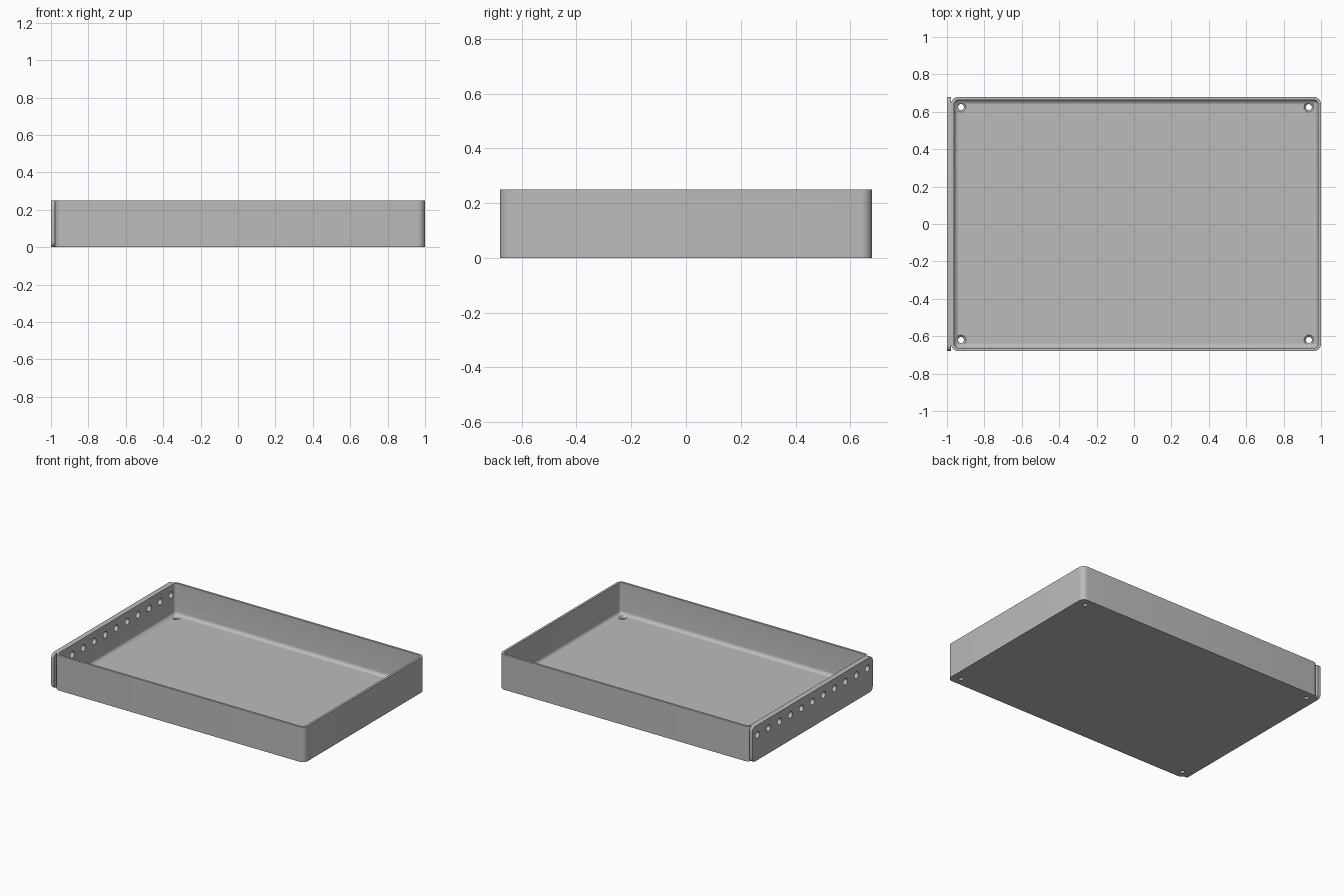
import bpy, bmesh, math
from mathutils import Matrix

if "Cube" in bpy.data.objects:
    bpy.data.objects.remove(bpy.data.objects["Cube"], do_unlink=True)

HALF_Y, HEIGHT, FLOOR = 0.68, 0.25, 0.025
LEFT, RIGHT = -0.978, 1.0
CORNER, WALL, FILLET = 0.04, 0.016, 0.025
HOLE_Z, HOLE_R, HOLES = 0.18, 0.023, 11

grey = bpy.data.materials.new("plain grey")
grey.use_nodes = True
grey.diffuse_color = (0.5, 0.5, 0.5, 1)
grey.node_tree.nodes["Principled BSDF"].inputs["Base Color"].default_value = (0.5, 0.5, 0.5, 1)


def rounded_rect(x0, x1, y0, y1, r, steps=8):
    """Counter-clockwise outline with rounded corners."""
    centres = [(x1 - r, y1 - r), (x0 + r, y1 - r), (x0 + r, y0 + r), (x1 - r, y0 + r)]
    return [(cx + r * math.cos(a), cy + r * math.sin(a))
            for i, (cx, cy) in enumerate(centres)
            for a in [(i + k / steps) * math.pi / 2 for k in range(steps + 1)]]


def skin(name, loops):
    """Bridge equal loops in order and cap both ends."""
    bm = bmesh.new()
    rings = [[bm.verts.new(p) for p in loop] for loop in loops]
    n = len(rings[0])
    for a, b in zip(rings, rings[1:]):
        for i in range(n):
            j = (i + 1) % n
            bm.faces.new((a[i], a[j], b[j], b[i]))
    bm.faces.new(rings[0][::-1])
    bm.faces.new(rings[-1])
    bmesh.ops.recalc_face_normals(bm, faces=bm.faces)
    mesh = bpy.data.meshes.new(name)
    bm.to_mesh(mesh)
    bm.free()
    mesh.materials.append(grey)
    ob = bpy.data.objects.new(name, mesh)
    bpy.context.collection.objects.link(ob)
    return ob


def tray_loop(inset, z):
    return [(x, y, z) for x, y in rounded_rect(
        LEFT + inset, RIGHT - inset, -HALF_Y + inset, HALF_Y - inset, max(CORNER - inset, 0.004))]


def cutter(name, cones):
    """Helper mesh of cones: (radius 1, radius 2, depth, matrix)."""
    bm = bmesh.new()
    for r1, r2, depth, matrix in cones:
        bmesh.ops.create_cone(bm, cap_ends=True, segments=24, radius1=r1, radius2=r2,
                              depth=depth, matrix=matrix)
    mesh = bpy.data.meshes.new(name)
    bm.to_mesh(mesh)
    bm.free()
    ob = bpy.data.objects.new(name, mesh)
    bpy.context.collection.objects.link(ob)
    ob.hide_render = True
    return ob


def cut(target, tool):
    mod = target.modifiers.new("holes", "BOOLEAN")
    mod.operation, mod.solver, mod.object = "DIFFERENCE", "EXACT", tool
    bpy.context.view_layer.objects.active = target
    bpy.ops.object.modifier_apply(modifier=mod.name)


# Open tray: outer wall, rim, inner wall, floor fillet
loops = [tray_loop(0, 0), tray_loop(0, HEIGHT), tray_loop(WALL, HEIGHT)]
for k in range(7):
    a = k / 6 * math.pi / 2
    loops.append(tray_loop(WALL + FILLET * (1 - math.cos(a)), FLOOR + FILLET * (1 - math.sin(a))))
tray = skin("tray", loops)

# Side plate with rounded corners on the outer face of the end wall
outline = rounded_rect(-HALF_Y, HALF_Y, 0, HEIGHT, 0.03)
plate = skin("side_plate", [[(x, y, z) for y, z in outline] for x in (-1.0, LEFT)])

# Row of holes through the plate and end wall
turn = Matrix.Rotation(math.pi / 2, 4, "Y")
row = cutter("row_hole_cutter", [
    (HOLE_R, HOLE_R, 0.12, Matrix.Translation((LEFT, -0.62 + 1.24 * i / (HOLES - 1), HOLE_Z)) @ turn)
    for i in range(HOLES)])

# Countersunk screw holes in the floor corners
corners = [(x, y) for x in (-0.925, 0.935) for y in (-0.62, 0.625)]
bores = cutter("screw_hole_cutter", [
    (0.016, 0.016, 0.2, Matrix.Translation((x, y, 0))) for x, y in corners])
sinks = cutter("countersink_cutter", [
    (0.012, 0.028, 0.016, Matrix.Translation((x, y, FLOOR - 0.006))) for x, y in corners])

for target, tools in ((tray, (row, bores, sinks)), (plate, (row,))):
    for tool in tools:
        cut(target, tool)
for tool in (row, bores, sinks):
    bpy.data.objects.remove(tool, do_unlink=True)

# Smooth the rounded surfaces, keep edges sharp
for ob in (tray, plate):
    bpy.ops.object.select_all(action="DESELECT")
    ob.select_set(True)
    bpy.context.view_layer.objects.active = ob
    bpy.ops.object.shade_smooth_by_angle(angle=math.radians(30))
